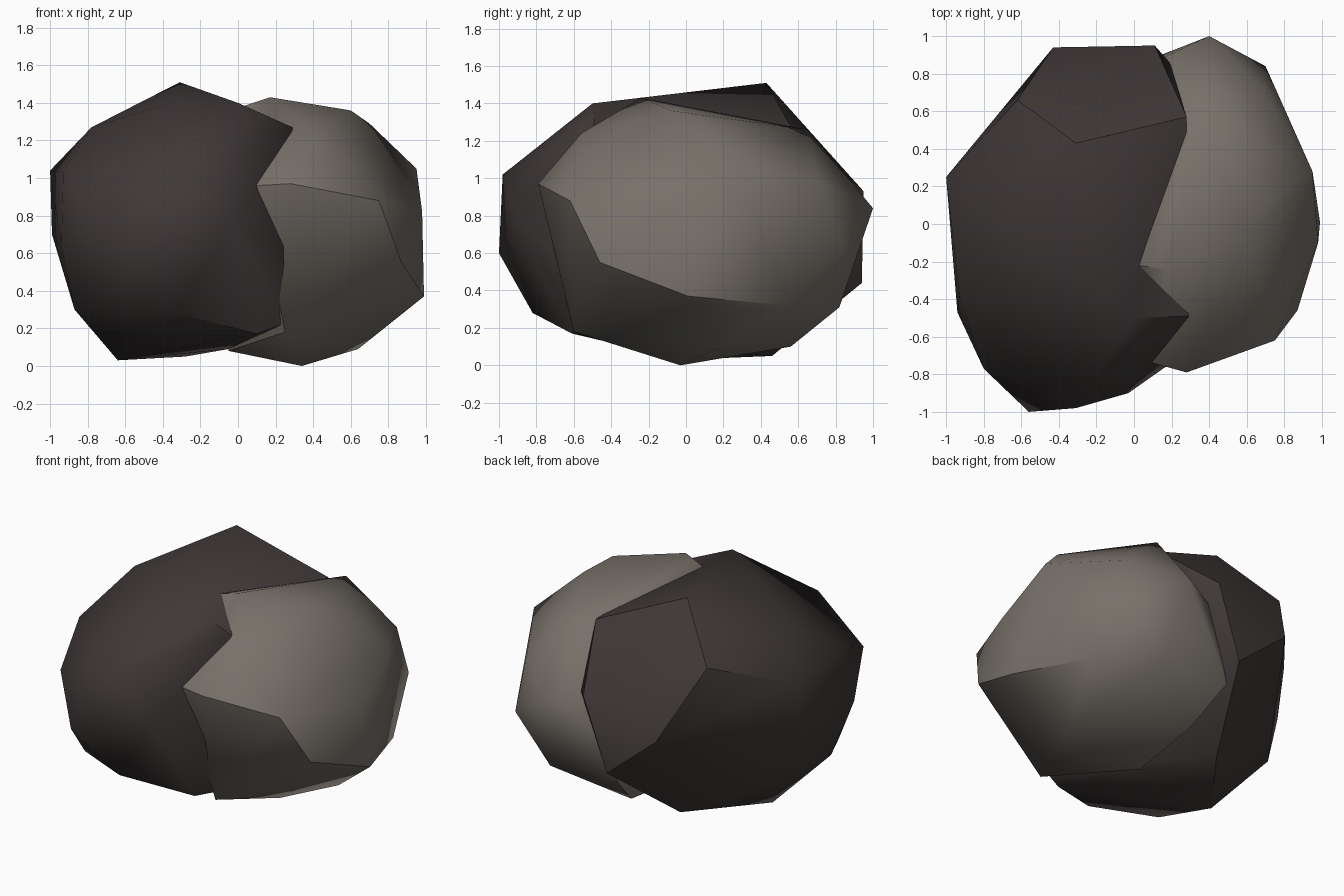
import bpy
import bmesh
import math

# Remove the default cube only
default_cube = bpy.data.objects.get("Cube")
if default_cube:
    bpy.data.objects.remove(default_cube, do_unlink=True)


def make_material(name, colour):
    """One flat colour, shown both in the viewport and in a render."""
    material = bpy.data.materials.new(name)
    material.use_nodes = True
    rgba = (*colour, 1.0)
    material.diffuse_color = rgba
    shader = next(node for node in material.node_tree.nodes
                  if node.type == "BSDF_PRINCIPLED")
    shader.inputs["Base Color"].default_value = rgba
    shader.inputs["Roughness"].default_value = 0.9
    return material


def make_rock(name, material, smooth_angle, *corner_groups):
    """Chiselled stone: the convex hull around a few groups of corners."""
    bm = bmesh.new()
    for group in corner_groups:
        for corner in group:
            bm.verts.new(corner)
    hull = bmesh.ops.convex_hull(bm, input=bm.verts[:])
    loose = {item for key in ("geom_interior", "geom_unused")
             for item in hull[key] if isinstance(item, bmesh.types.BMVert)}
    bmesh.ops.delete(bm, geom=list(loose), context="VERTS")
    bmesh.ops.recalc_face_normals(bm, faces=bm.faces[:])

    mesh = bpy.data.meshes.new(name)
    bm.to_mesh(mesh)
    bm.free()
    mesh.materials.append(material)
    rock = bpy.data.objects.new(name, mesh)
    bpy.context.collection.objects.link(rock)

    # Soft shading over shallow bends, crisp chipped edges elsewhere
    bpy.ops.object.select_all(action="DESELECT")
    rock.select_set(True)
    bpy.context.view_layer.objects.active = rock
    bpy.ops.object.shade_smooth_by_angle(angle=math.radians(smooth_angle))
    return rock


dark_stone = make_material("dark brown stone", (.05, .04, .039))
light_stone = make_material("warm grey stone", (.185, .163, .141))

# Dark rock: crown, belt and base corners
dark_crown = [
    (-.31, .43, 1.51), (0, -.5, 1.4), (.29, -.49, 1.27), (.28, .57, 1.26),
    (-.62, .66, 1.2), (-1, .25, 1.04), (-.31, -.98, 1.02),
    (-.78, 0, 1.27), (-.36, -.25, 1.4), (-.93, -.38, 1.03),
]
dark_belt = [
    (-.8, -.77, .85), (-.56, -1, .6), (-.03, -.9, .75), (.24, -.71, .62),
    (-.94, -.47, .63), (-.99, .2, .7), (-.43, .94, .75), (.11, .95, .93),
    (.19, .86, .9),
]
dark_base = [
    (-.72, -.62, .26), (-.32, -.82, .28), (.26, -.57, .23), (.1, -.61, .17),
    (-.87, -.32, .3), (-.87, .25, .33), (-.64, -.02, .03), (-.28, .46, .05),
    (-.06, .94, .44), (-.05, -.1, .09),
]
make_rock("dark_rock", dark_stone, 42, dark_crown, dark_belt, dark_base)

# Light rock, pressed into the side of the dark one
light_crown = [
    (.17, -.24, 1.43), (.6, -.07, 1.36), (.7, .1, 1.29), (.36, .65, 1.26),
    (.4, -.56, 1.24), (.95, .28, 1.05), (.02, -.22, 1.38),
]
light_belt = [
    (.28, -.79, .97), (.1, -.74, .96), (.75, -.62, .88), (.87, -.46, .55),
    (.98, -.1, .82), (.7, .71, .98), (.4, 1, .84), (.7, .84, .62),
    (.08, .85, .8),
]
light_base = [
    (.99, .01, .37), (.25, -.6, .18), (.34, -.03, 0), (.64, .17, .09),
    (.8, .53, .32), (.45, .82, .31), (.02, .56, .1), (-.06, .82, .33),
    (-.05, 0, .08),
]
make_rock("light_rock", light_stone, 42, light_crown, light_belt, light_base)
